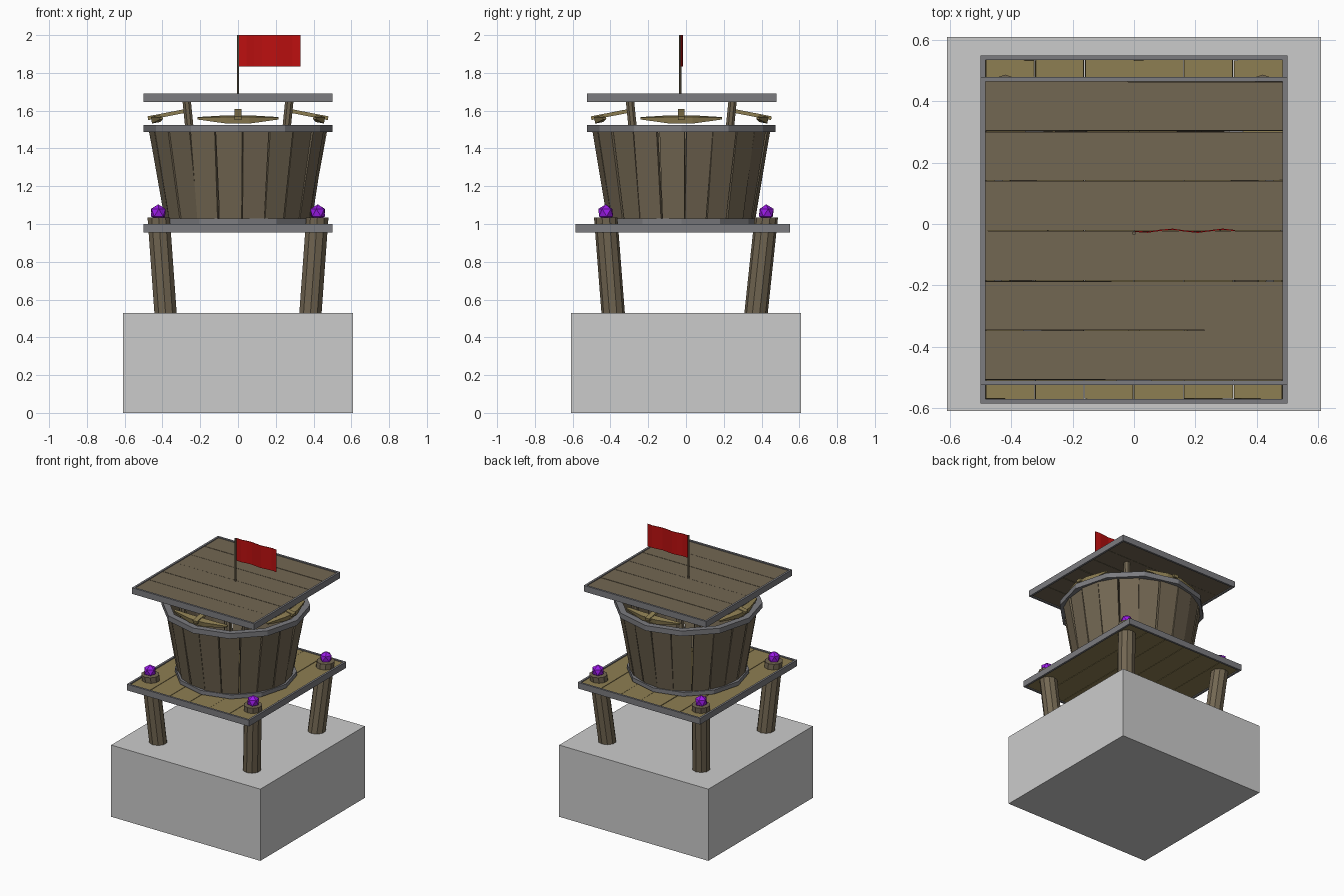
import bpy, bmesh, math, random
from mathutils import Vector, Matrix

if "Cube" in bpy.data.objects:
    bpy.data.objects.remove(bpy.data.objects["Cube"])

random.seed(4)
CY = -0.025  # the tower top sits slightly toward the front


def material(name, rgb):
    m = bpy.data.materials.new(name)
    m.diffuse_color = (*rgb, 1)
    m.use_nodes = True
    m.node_tree.nodes["Principled BSDF"].inputs["Base Color"].default_value = m.diffuse_color
    return m


DARK = material("dark_wood", (0.17, 0.135, 0.085))
TAN = material("tan_wood", (0.27, 0.21, 0.085))
IRON = material("iron", (0.2, 0.2, 0.215))
RED = material("red_cloth", (0.5, 0.005, 0.005))
PURPLE = material("purple_gem", (0.33, 0.01, 0.8))


def finish(name, bm, mat=None):
    bmesh.ops.recalc_face_normals(bm, faces=bm.faces)
    me = bpy.data.meshes.new(name)
    bm.to_mesh(me)
    bm.free()
    ob = bpy.data.objects.new(name, me)
    bpy.context.collection.objects.link(ob)
    if mat:
        me.materials.append(mat)
    return ob


def loft(name, sections, mat, closed=False):
    """Skin a list of equal-length point loops."""
    bm = bmesh.new()
    loops = [[bm.verts.new(p) for p in s] for s in sections]
    n = len(loops[0])
    pairs = list(zip(loops, loops[1:])) + ([(loops[-1], loops[0])] if closed else [])
    for a, b in pairs:
        for i in range(n):
            j = (i + 1) % n
            bm.faces.new((a[i], a[j], b[j], b[i]))
    if not closed:
        bm.faces.new(loops[0])
        bm.faces.new(loops[-1])
    return finish(name, bm, mat)


def box(name, lo, hi, mat=None, jitter=0.0):
    bm = bmesh.new()
    bmesh.ops.create_cube(bm, size=1)
    lo, hi = Vector(lo), Vector(hi)
    for v in bm.verts:
        v.co = Vector(lo[k] if v.co[k] < 0 else hi[k] for k in range(3))
        v.co.x += random.uniform(-jitter, jitter)
        v.co.y += random.uniform(-jitter, jitter)
    return finish(name, bm, mat)


def post(name, a, b, r, sides, mat):
    def ring(c):
        return [(c[0] + r * math.cos(t), c[1] + r * math.sin(t), c[2])
                for t in (2 * math.pi * (i + 0.5) / sides for i in range(sides))]
    return loft(name, [ring(a), ring(b)], mat)


def deck(name, x, y0, y1, z0, z1, along_x, mat):
    """Six planks held in a thin iron frame."""
    w = 0.015
    box(name + "_frame_left", (-x, y0, z0), (-x + w, y1, z1), IRON)
    box(name + "_frame_right", (x - w, y0, z0), (x, y1, z1), IRON)
    box(name + "_frame_front", (-x + w, y0, z0), (x - w, y0 + w, z1), IRON)
    box(name + "_frame_back", (-x + w, y1 - w, z0), (x - w, y1, z1), IRON)
    a, b = (y0 + w, y1 - w) if along_x else (-x + w, x - w)
    step = (b - a) / 6
    for i in range(6):
        s, e = a + i * step + 0.0015, a + (i + 1) * step - 0.0015
        if along_x:
            lo, hi = (-x + w, s), (x - w, e)
        else:
            lo, hi = (s, y0 + w), (e, y1 - w)
        box(f"{name}_plank_{i}", (*lo, z0 + 0.006), (*hi, z1 - 0.006), mat, 0.0015)


def hoop(name, r0, r1, z0, z1, sides=12):
    secs = []
    for i in range(sides):
        t = 2 * math.pi * i / sides
        c, s = math.cos(t), math.sin(t)
        secs.append([(r * c, CY + r * s, z) for r, z in
                     ((r0, z0), (r1, z0), (r1, z1), (r0, z1))])
    return loft(name, secs, IRON, closed=True)


# Foundation block
box("foundation", (-0.61, -0.61, 0), (0.61, 0.61, 0.53))

# Splayed legs with gems on top
for sx in (-1, 1):
    for sy in (-1, 1):
        side = ("front" if sy < 0 else "back") + ("_left" if sx < 0 else "_right")
        yb, yt = (-0.385, -0.425) if sy < 0 else (0.37, 0.425)
        post("leg_" + side, (sx * 0.383, yb, 0.52), (sx * 0.42, yt, 1.035), 0.062, 10, DARK)
        bm = bmesh.new()
        bmesh.ops.create_icosphere(bm, subdivisions=1, radius=0.044)
        bmesh.ops.rotate(bm, verts=bm.verts, matrix=Matrix.Rotation(0.5 * sx + sy, 3, 'Z'))
        bmesh.ops.translate(bm, verts=bm.verts, vec=(sx * 0.422, yt, 1.06))
        finish("gem_" + side, bm, PURPLE)
        # Slim posts carrying the roof
        post("roof_post_" + side, (sx * 0.205, CY + sy * 0.205, 0.99),
             (sx * 0.272, CY + sy * 0.272, 1.655), 0.024, 8, DARK)

# Lower platform and flat roof
deck("platform", 0.5, -0.585, 0.55, 0.955, 1.0, False, TAN)
deck("roof", 0.5, CY - 0.5, CY + 0.505, 1.645, 1.69, True, DARK)

# Flared tub of staves with two iron hoops
N = 20
for i in range(N):
    t = 2 * math.pi * (i + 0.65) / N
    out = Vector((math.cos(t), math.sin(t), 0))
    tan = Vector((-out.y, out.x, 0))
    secs = []
    for r, half, z in ((0.383, 0.057, 1.005), (0.468, 0.069, 1.51)):
        c = Vector((0, CY, z)) + out * (r + random.uniform(-0.006, 0.004)) \
            + tan * random.uniform(-0.004, 0.004)
        half += random.uniform(-0.002, 0.003)
        secs.append([c + tan * half, c - tan * half,
                     c - tan * half - out * 0.022, c + tan * half - out * 0.022])
    loft(f"stave_{i}", secs, DARK)
hoop("lower_hoop", 0.37, 0.41, 1.0, 1.03)
hoop("upper_hoop", 0.455, 0.5, 1.487, 1.525)

# Crossbows resting on the rim, one per side, tilted down and outward
for k, side in enumerate(("front", "right", "back", "left")):
    place = Matrix.Translation((0, CY, 0)) @ Matrix.Rotation(k * math.pi / 2, 4, 'Z') \
        @ Matrix.Translation((0, -0.44, 1.553)) @ Matrix.Rotation(math.radians(11), 4, 'X')
    secs = []
    for x, y, d, h in ((-0.215, 0.035, 0.008, 0.005), (-0.06, 0.003, 0.022, 0.018),
                       (0.06, 0.003, 0.022, 0.018), (0.215, 0.035, 0.008, 0.005)):
        secs.append([place @ Vector((x, y + a * d, b * h))
                     for a, b in ((-1, -1), (1, -1), (1, 1), (-1, 1))])
    loft(f"bow_{side}", secs, TAN)
    stock = box(f"bow_stock_{side}", (-0.018, -0.035, 0.004), (0.018, 0.165, 0.024), TAN)
    stock.data.transform(place)

# Flagpole and rippled flag
post("flagpole", (0, -0.03, 1.68), (0, -0.03, 2.0), 0.006, 6, DARK)
secs = []
for i in range(9):
    x = 0.004 + 0.326 * i / 8
    y = -0.022 + 0.005 * math.sin(i * 1.5 + 3.6)
    secs.append([(x, y - 0.002, 1.835), (x, y + 0.002, 1.835),
                 (x, y + 0.002, 2.0), (x, y - 0.002, 2.0)])
loft("flag", secs, RED)
